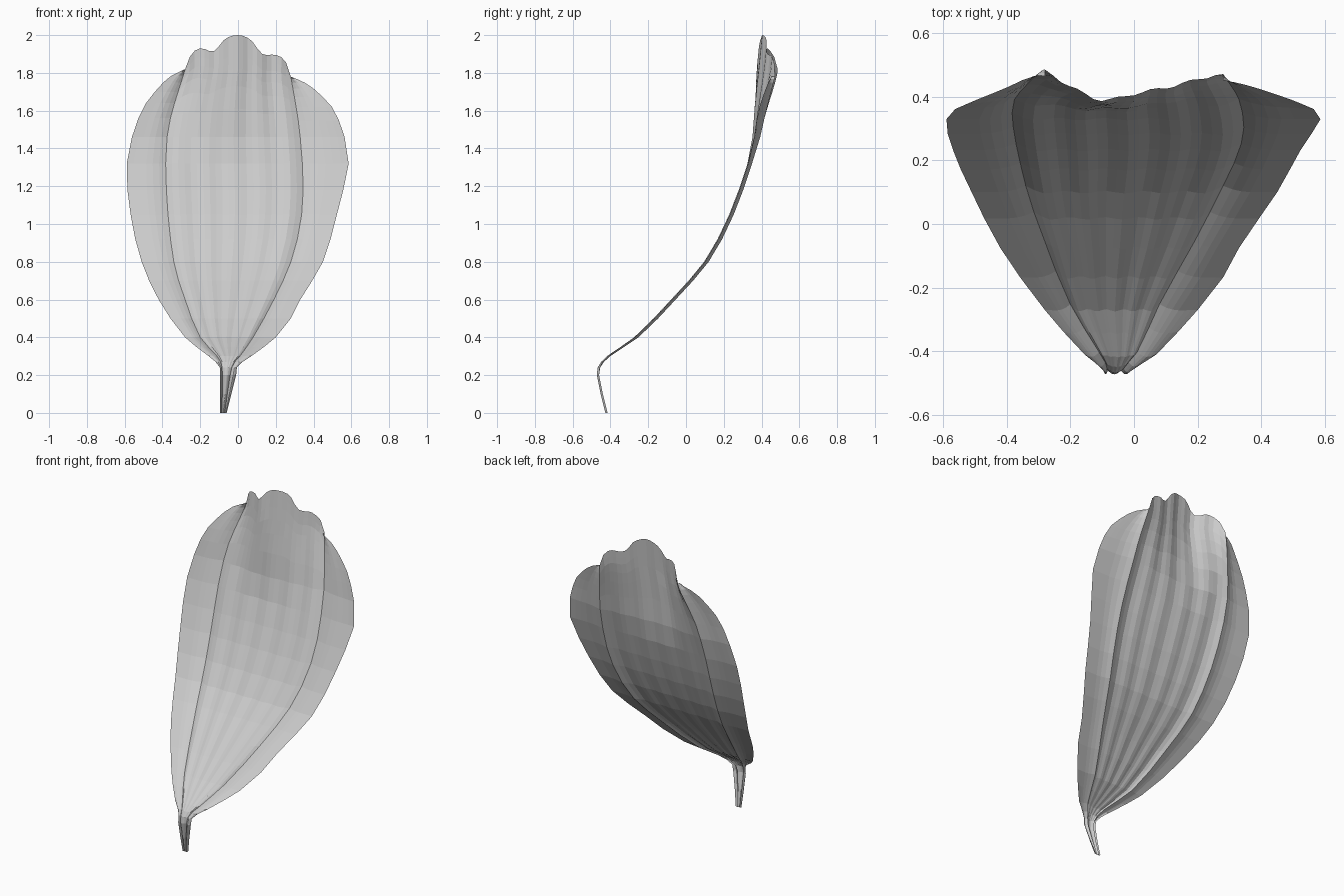
import bpy, bmesh, math

cube = bpy.data.objects.get("Cube")
if cube:
    bpy.data.objects.remove(cube, do_unlink=True)


def curve(*pts):
    """Smooth curve through (input, value) points, without overshoot at the ends."""
    def slope(i):
        a, b = pts[max(i - 1, 0)], pts[min(i + 1, len(pts) - 1)]
        return (b[1] - a[1]) / (b[0] - a[0])

    def f(v):
        if v <= pts[0][0]:
            return pts[0][1]
        for i in range(len(pts) - 1):
            (a, p), (b, q) = pts[i], pts[i + 1]
            if v <= b:
                h, t = b - a, (v - a) / (b - a)
                return (p * (1 + 2 * t) * (1 - t) ** 2 + q * t * t * (3 - 2 * t)
                        + h * t * (1 - t) * (slope(i) * (1 - t) - slope(i + 1) * t))
        return pts[-1][1]
    return f


# Outline, fold lines and lengthwise bend, all by height
left_edge = curve((0, -.095), (.2, -.096), (.25, -.1), (.3, -.155), (.4, -.28), (.6, -.42), (.8, -.51),
                  (1, -.56), (1.25, -.59), (1.4, -.577), (1.6, -.51), (1.7, -.44), (1.78, -.36), (1.82, -.28))
right_edge = curve((0, -.06), (.2, -.01), (.25, 0), (.3, .07), (.4, .2), (.5, .28), (.6, .33), (.8, .45),
                   (1, .51), (1.3, .583), (1.4, .58), (1.6, .51), (1.7, .42), (1.75, .35), (1.78, .28))
left_fold = curve((0, -.085), (.25, -.085), (.3, -.11), (.4, -.2), (.6, -.28), (.8, -.34), (1.2, -.38),
                  (1.5, -.37), (1.82, -.28))
right_fold = curve((0, -.07), (.25, -.03), (.3, .01), (.4, .08), (.6, .19), (.8, .28), (1, .33), (1.2, .345),
                   (1.5, .325), (1.78, .28))
bend = curve((0, -.415), (.1, -.44), (.2, -.46), (.25, -.452), (.3, -.41), (.4, -.27), (.6, -.075),
             (.8, .1), (1, .21), (1.2, .29), (1.4, .35), (1.6, .375), (1.8, .4), (2, .42))
# Scalloped top edge across the middle panel, and sideways ripple of the upper part
top_edge = curve((0, 1.82), (.06, 1.9), (.15, 1.93), (.27, 1.915), (.38, 1.98), (.5, 2), (.62, 1.975),
                 (.73, 1.9), (.86, 1.895), (.95, 1.86), (1, 1.78))
ripple = curve((-.58, 0), (-.4, .04), (-.29, .065), (-.2, .02), (-.1, -.025), (0, -.012), (.1, .015),
               (.25, .055), (.4, .04), (.58, 0))

# Columns as (panel, fraction across it): left wing, middle, right wing
WING, MID = 6, 22
columns = [(0, i / WING) for i in range(WING)]
columns += [(1, i / MID) for i in range(MID + 1)]
columns += [(2, i / WING) for i in range(1, WING + 1)]
rows = [0, .1, .2, .24, .27, .3, .35, .4, .5, .6, .7, .8, .92, 1.05, 1.18, 1.32, 1.46, 1.56,
        1.64, 1.7, 1.75, 1.785, 1.805, 1.82]
SPREAD = 1.46


def point(row, panel, s):
    top = (1.82, top_edge(s), 1.78)[panel]
    z = row if row <= SPREAD else SPREAD + (row - SPREAD) * (top - SPREAD) / (1.82 - SPREAD)
    lines = (left_edge(z), left_fold(z), right_fold(z), right_edge(z))
    x = lines[panel] + (lines[panel + 1] - lines[panel]) * s
    y = bend(z)
    # Rippled upper part
    y += ripple(x) * min(max((z - 1.35) / .45, 0), 1)
    # Rolled stalk and gentle fluting of the blade
    blade = min(max((z - .22) / .2, 0), 1)
    y -= (1 - blade) * .012 * math.sin(math.pi * s)
    if panel == 1:
        y += .004 * blade * math.cos(s * 10 * math.pi)
    # Groove behind each fold line
    near = (1 - s, min(s, 1 - s) * 6, s)[panel]
    y += .016 * blade * max(0, 1 - near * 2.5)
    return x, y, z


# Petal sheet
bm = bmesh.new()
grid = [[bm.verts.new(point(r, *c)) for c in columns] for r in rows]
for low, high in zip(grid, grid[1:]):
    for i in range(len(columns) - 1):
        bm.faces.new((low[i], low[i + 1], high[i + 1], high[i]))
bmesh.ops.remove_doubles(bm, verts=bm.verts, dist=.0005)
mesh = bpy.data.meshes.new("petal")
bm.to_mesh(mesh)
bm.free()
petal = bpy.data.objects.new("petal", mesh)
bpy.context.collection.objects.link(petal)

# Plain pale grey
grey = bpy.data.materials.new("pale_grey")
grey.use_nodes = True
grey.diffuse_color = (.6, .6, .6, 1)
grey.node_tree.nodes["Principled BSDF"].inputs["Base Color"].default_value = (.6, .6, .6, 1)
mesh.materials.append(grey)
